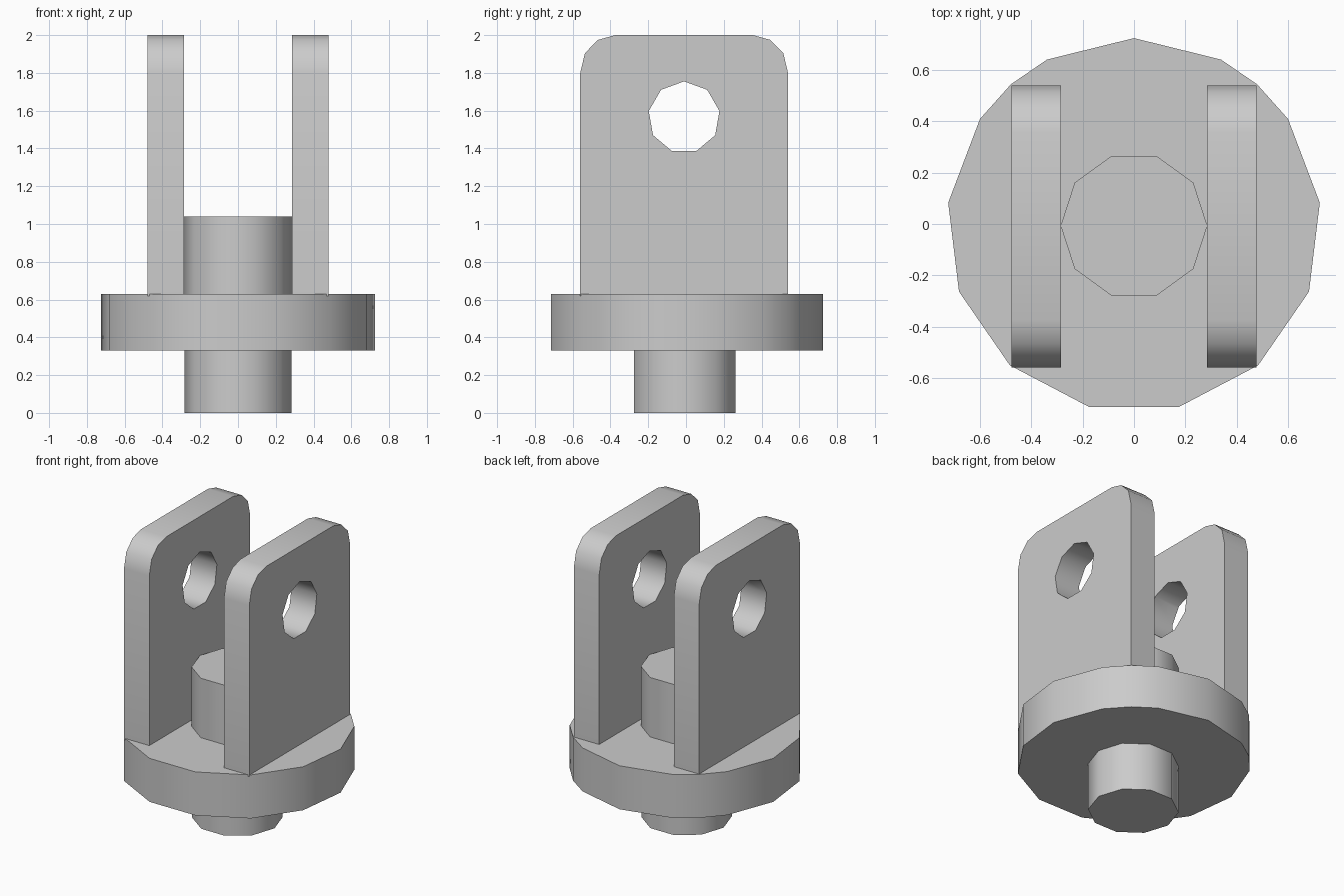
import bpy
import bmesh
from math import sin, cos, pi, radians
from mathutils import Matrix

cube = bpy.data.objects.get("Cube")
if cube:
    bpy.data.objects.remove(cube, do_unlink=True)

# Single plain grey material
grey = bpy.data.materials.new("plain_grey")
grey.use_nodes = True
COLOUR = (0.6, 0.6, 0.6, 1)
grey.diffuse_color = COLOUR
grey.node_tree.nodes["Principled BSDF"].inputs["Base Color"].default_value = COLOUR


def ring(sides, radius, start, cx=0.0, cy=0.0):
    return [(cx + radius * cos(start + 2 * pi * i / sides),
             cy + radius * sin(start + 2 * pi * i / sides)) for i in range(sides)]


def prism(name, outline, low, high, matrix=Matrix()):
    """Extrude a closed 2D outline between two heights."""
    bm = bmesh.new()
    face = bm.faces.new([bm.verts.new((a, b, low)) for a, b in outline])
    grown = bmesh.ops.extrude_face_region(bm, geom=[face])["geom"]
    top = [g for g in grown if isinstance(g, bmesh.types.BMVert)]
    bmesh.ops.translate(bm, verts=top, vec=(0, 0, high - low))
    bmesh.ops.transform(bm, matrix=matrix, verts=bm.verts)
    bmesh.ops.recalc_face_normals(bm, faces=bm.faces)
    mesh = bpy.data.meshes.new(name)
    bm.to_mesh(mesh)
    bm.free()
    mesh.materials.append(grey)
    obj = bpy.data.objects.new(name, mesh)
    bpy.context.collection.objects.link(obj)
    return obj


def smooth(obj):
    bpy.ops.object.select_all(action='DESELECT')
    obj.select_set(True)
    bpy.context.view_layer.objects.active = obj
    bpy.ops.object.shade_smooth_by_angle(angle=radians(45))


# Base disc: thirteen sides, widened to carry the rear corners of the lugs
disc = ring(13, 0.73, pi / 2, cy=-0.005)
disc.insert(2, (-0.48, 0.545))
disc.insert(-1, (0.48, 0.545))
smooth(prism("base_disc", disc, 0.33, 0.63))

# Lower peg and upper boss
smooth(prism("lower_peg", ring(10, 0.283, 0, cy=-0.006), 0, 0.34))
smooth(prism("upper_boss", ring(10, 0.286, 0, cy=-0.007), 0.62, 1.04))

# Lug profile in y and z, with rounded upper corners
corner = [(0.55, 0.62), (0.55, 1.8), (0.525, 1.905), (0.455, 1.975), (0.365, 2.0)]
profile = [(y - 0.01, z) for y, z in corner]
profile += [(-y - 0.01, z) for y, z in reversed(corner)]
to_side = Matrix(((0, 0, 1, 0), (1, 0, 0, 0), (0, 1, 0, 0), (0, 0, 0, 1)))

# Nine-sided pin hole cutter through both lugs
cutter = prism("pin_hole_cutter", ring(9, 0.19, pi / 2, -0.01, 1.565), -0.7, 0.7, to_side)

for name, low, high in (("left_lug", 0.285, 0.478), ("right_lug", -0.478, -0.285)):
    lug = prism(name, profile, low, high, to_side)
    cut = lug.modifiers.new("pin_hole", 'BOOLEAN')
    cut.operation = 'DIFFERENCE'
    cut.solver = 'EXACT'
    cut.object = cutter
    bpy.ops.object.select_all(action='DESELECT')
    lug.select_set(True)
    bpy.context.view_layer.objects.active = lug
    bpy.ops.object.modifier_apply(modifier=cut.name)
    smooth(lug)

bpy.data.objects.remove(cutter, do_unlink=True)
